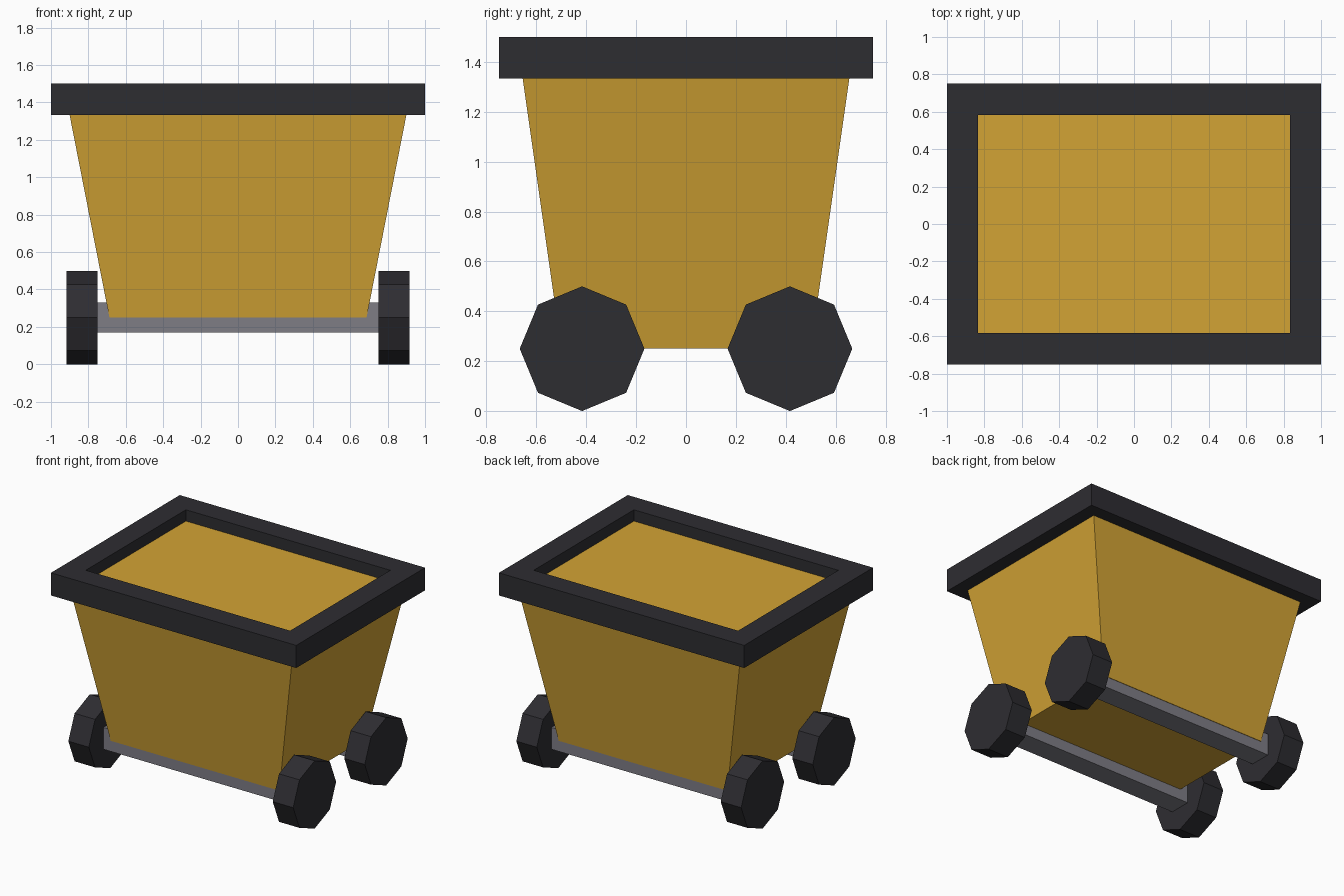
import bpy, bmesh
from math import pi
from mathutils import Matrix

if "Cube" in bpy.data.objects:
    bpy.data.objects.remove(bpy.data.objects["Cube"])


def material(name, rgb):
    m = bpy.data.materials.new(name)
    m.diffuse_color = (*rgb, 1)
    m.use_nodes = True
    m.node_tree.nodes["Principled BSDF"].inputs["Base Color"].default_value = m.diffuse_color
    return m


YELLOW = material("yellow_paint", (0.65, 0.37, 0.035))
DARK = material("dark_metal", (0.027, 0.026, 0.031))
GREY = material("grey_steel", (0.21, 0.205, 0.235))


def make(name, bm, mat):
    bmesh.ops.recalc_face_normals(bm, faces=bm.faces)
    me = bpy.data.meshes.new(name)
    bm.to_mesh(me)
    bm.free()
    me.materials.append(mat)
    ob = bpy.data.objects.new(name, me)
    bpy.context.collection.objects.link(ob)
    return ob


def box(name, center, size, mat):
    bm = bmesh.new()
    bmesh.ops.create_cube(bm, size=1, matrix=Matrix.Translation(center) @ Matrix.Diagonal((*size, 1)))
    return make(name, bm, mat)


# Tapered tub with a filled top just below the rim
bm = bmesh.new()
z0, z1, taper = 0.25, 1.4167, 0.75
bmesh.ops.create_cube(bm, size=2)
for v in bm.verts:
    k = 1 if v.co.z > 0 else taper
    v.co = (v.co.x * 0.9167 * k, v.co.y * 0.6667 * k, z1 if v.co.z > 0 else z0)
make("tub", bm, YELLOW)

# Rectangular rim: four walls made as one closed frame
bm = bmesh.new()
rings = []
for hx, hy, z in ((1, 0.75, 1.3333), (1, 0.75, 1.5),
                  (0.8333, 0.5833, 1.5), (0.8333, 0.5833, 1.3333)):
    rings.append([bm.verts.new((sx * hx, sy * hy, z))
                  for sx, sy in ((-1, -1), (1, -1), (1, 1), (-1, 1))])
for i in range(4):
    a, b = rings[i], rings[(i + 1) % 4]
    for j in range(4):
        k = (j + 1) % 4
        bm.faces.new((a[j], a[k], b[k], b[j]))
make("rim", bm, DARK)

# Square axles with eight-sided wheels
for end, y in (("front", -0.4167), ("back", 0.4167)):
    box(end + "_axle", (0, y, 0.25), (1.5, 0.16, 0.16), GREY)
    for side, x in (("left", -0.8333), ("right", 0.8333)):
        bm = bmesh.new()
        bmesh.ops.create_cone(bm, cap_ends=True, segments=8, radius1=0.25, radius2=0.25, depth=0.1667,
                              matrix=Matrix.Translation((x, y, 0.25)) @ Matrix.Rotation(pi / 2, 4, 'Y'))
        make(f"{end}_{side}_wheel", bm, DARK)
